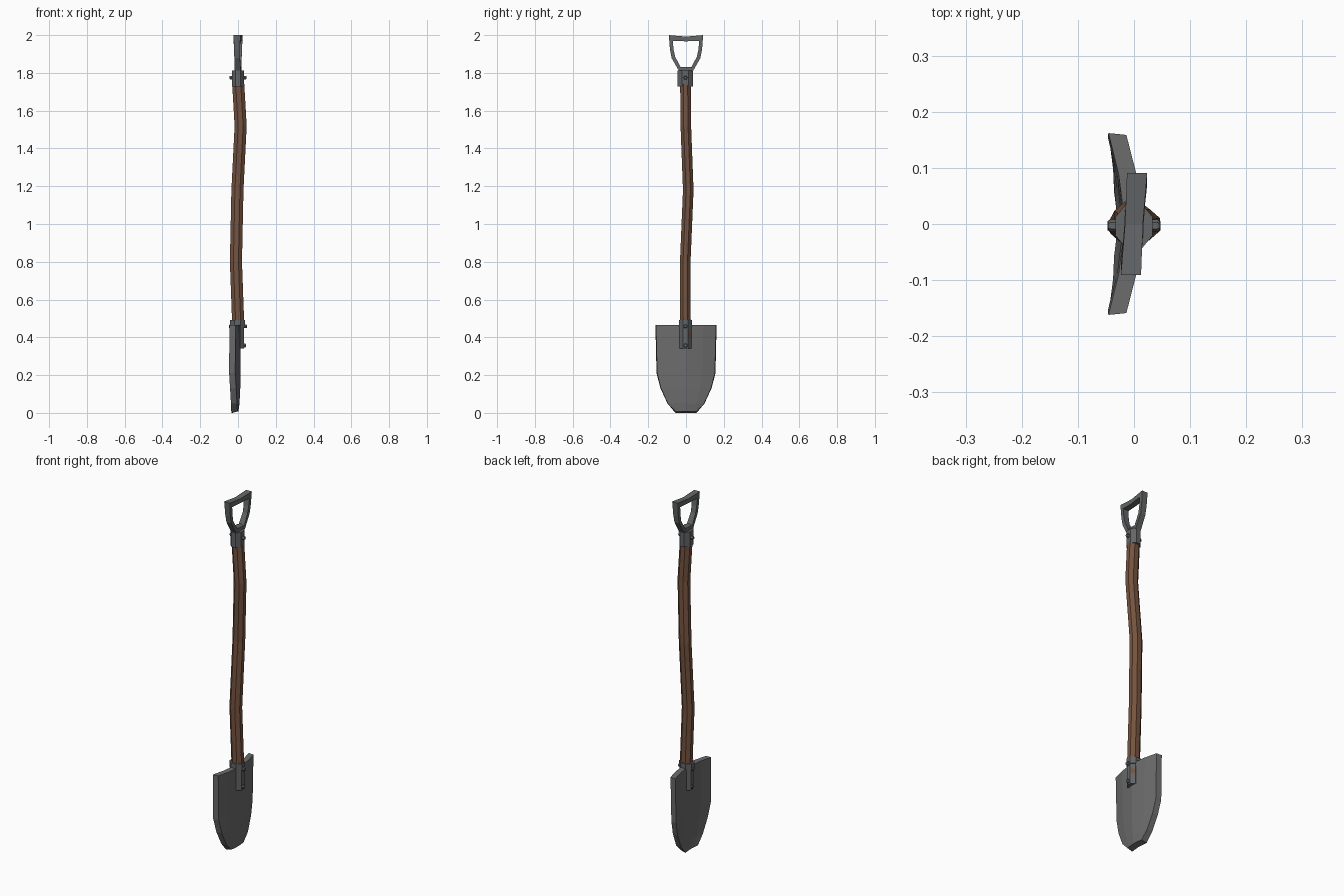
import bpy, bmesh, math
from mathutils import Vector

if "Cube" in bpy.data.objects:
    bpy.data.objects.remove(bpy.data.objects["Cube"])


def material(name, rgb):
    m = bpy.data.materials.new(name)
    m.diffuse_color = (*rgb, 1)
    m.use_nodes = True
    m.node_tree.nodes["Principled BSDF"].inputs["Base Color"].default_value = m.diffuse_color
    return m


steel = material("blade steel", (0.15, 0.15, 0.15))
iron = material("fitting iron", (0.125, 0.13, 0.133))
wood = material("shaft wood", (0.18, 0.088, 0.05))


def loft(name, rings, mat, closed=False):
    """Skin a list of equal-length point rings; cap the ends unless closed."""
    bm = bmesh.new()
    vs = [[bm.verts.new(p) for p in r] for r in rings]
    n = len(vs[0])
    pairs = list(zip(vs, vs[1:] + vs[:1])) if closed else list(zip(vs, vs[1:]))
    for a, b in pairs:
        for i in range(n):
            j = (i + 1) % n
            bm.faces.new((a[i], a[j], b[j], b[i]))
    if not closed:
        bm.faces.new(vs[0])
        bm.faces.new(vs[-1])
    bmesh.ops.recalc_face_normals(bm, faces=bm.faces)
    me = bpy.data.meshes.new(name)
    bm.to_mesh(me)
    bm.free()
    me.materials.append(mat)
    ob = bpy.data.objects.new(name, me)
    bpy.context.collection.objects.link(ob)
    return ob


def octagon(x, y, z, rx, ry):
    k = 1 / math.cos(math.pi / 8)
    return [(x + rx * k * math.cos(a), y + ry * k * math.sin(a), z)
            for a in [math.pi / 8 + i * math.pi / 4 for i in range(8)]]


# wooden shaft, gently crooked: (x, y, z)
path = [(0, 0, 0.40), (0.0, -0.003, 0.50), (-0.011, -0.004, 0.80),
        (-0.003, 0.012, 1.18), (0.014, -0.001, 1.52), (0, -0.003, 1.76)]
loft("shaft", [octagon(x, y, z, 0.032, 0.028) for x, y, z in path], wood)

# dished blade: (height, half width, x shift)
rows = [(0.465, 0.162, 0.0), (0.21, 0.156, -0.003), (0.13, 0.135, -0.004),
        (0.05, 0.098, -0.008), (0.008, 0.056, -0.014)]
cols = [-1, -0.56, 0, 0.56, 1]


def blade_ring(z, w, s):
    def x(u):
        return s - 0.029 * (abs(u) * w / 0.16) ** 1.6
    # the upper edge is level, the tip tucks slightly under
    drop = -0.008 if z < 0.01 else 0
    front = [(x(u) + 0.016, u * w * 0.98, z) for u in cols]
    back = [(x(u) - 0.016, u * w, z + drop) for u in reversed(cols)]
    return front + back


loft("blade", [blade_ring(*r) for r in rows], steel)

# lower socket: straps over the blade with a collar on top
loft("lower_socket", [octagon(-0.002, -0.003, z, 0.035, 0.031) for z in (0.34, 0.47)], iron)
loft("lower_collar", [octagon(-0.003, -0.003, z, 0.039, 0.034) for z in (0.455, 0.492)], iron)

# upper socket with a short neck carrying the grip
loft("upper_socket", [octagon(0, -0.004, z, rx, ry) for z, rx, ry in
                      [(1.728, 0.033, 0.04), (1.812, 0.033, 0.04)]], iron)
loft("grip_neck", [octagon(0, -0.002, z, 0.018, w) for z, w in
                   [(1.79, 0.034), (1.832, 0.034)]], iron)

# D grip: outer and inner outlines in (y, z), swept as a closed frame
half = [((0.036, 1.808), (0.028, 1.829), 0.017), ((0.076, 1.878), (0.058, 1.887), 0.015),
        ((0.085, 1.925), (0.066, 1.925), 0.016), ((0.091, 1.998), (0.070, 1.970), 0.018)]
frame = [(o, i, t) for o, i, t in half] + \
        [((-o[0], o[1]), (-i[0], i[1]), t) for o, i, t in reversed(half)]
# the crossbar is nudged off true and sags a touch at the middle
frame.insert(4, ((0, 1.992), (0, 1.967), 0.016))


def grip_ring(o, i, t):
    s = 0.06 * o[0]
    return [(s - t, *o), (s + t, *o), (s + t, *i), (s - t, *i)]


grip = loft("grip", [grip_ring(*f) for f in frame], iron, closed=True)
top = max(v.co.z for v in grip.data.vertices)
for v in grip.data.vertices:
    if v.co.z > top - 0.001:
        v.co.z = 2.0


# rivets on both faces of the sockets
def rivet(name, side, z, reach):
    def ring(x, r):
        return [(side * x, -0.003 + r * math.cos(a), z + r * math.sin(a))
                for a in [i * math.pi / 3 for i in range(6)]]
    loft(name, [ring(0.02, 0.011), ring(reach - 0.004, 0.011), ring(reach, 0.008)], iron)


for side, tag in ((1, "right"), (-1, "left")):
    rivet("collar_rivet_" + tag, side, 0.458, 0.047)
    rivet("strap_rivet_" + tag, side, 0.357, 0.043)
    rivet("grip_rivet_" + tag, side, 1.775, 0.046)
